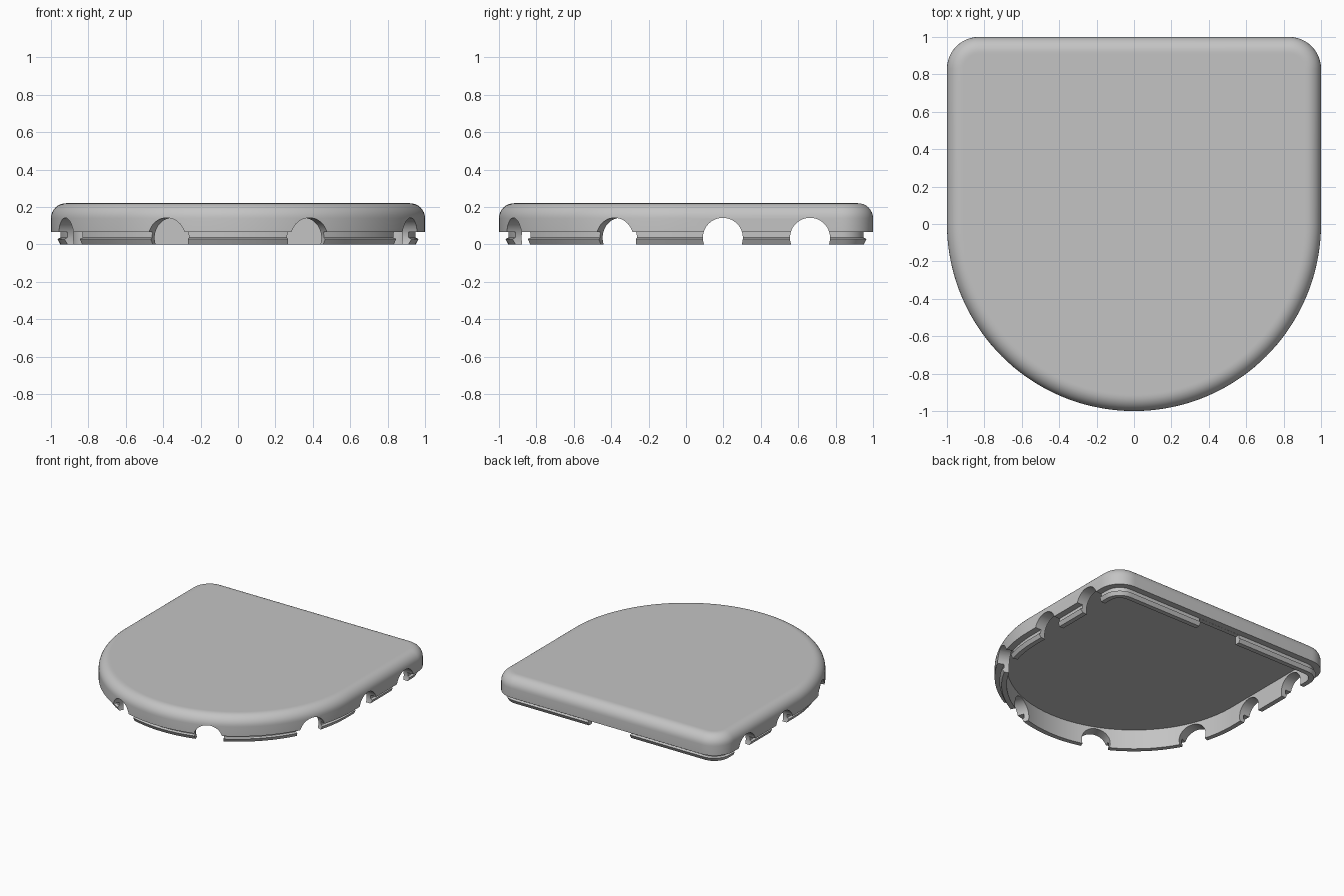
import bpy
import bmesh
from math import sin, cos, pi, radians
from mathutils import Matrix

if "Cube" in bpy.data.objects:
    bpy.data.objects.remove(bpy.data.objects["Cube"], do_unlink=True)

CORNER = 0.17      # back corner radius
FILLET = 0.08      # rounded top edge
TOP = 0.22
LEDGE = 0.065      # underside of the outer skirt
FLOOR = 0.155      # underside of the top plate
WALL = 0.087       # inset of the inner wall


def arc(cx, cy, r, start, end, steps):
    angles = [radians(start + (end - start) * i / steps) for i in range(steps + 1)]
    return [(cx + r * cos(a), cy + r * sin(a)) for a in angles]


def outline(inset):
    """D-shaped outline: round front, straight sides, rounded back corners."""
    c, r = 1 - CORNER, CORNER - inset
    return (arc(0, 0, 1 - inset, 180, 360, 72)
            + arc(c, c, r, 0, 90, 12)
            + arc(-c, c, r, 90, 180, 12))


def add_object(name, bm):
    bmesh.ops.recalc_face_normals(bm, faces=bm.faces)
    mesh = bpy.data.meshes.new(name)
    bm.to_mesh(mesh)
    bm.free()
    obj = bpy.data.objects.new(name, mesh)
    bpy.context.collection.objects.link(obj)
    return obj


# Wall section as (inset, height), from the top plate round to the inner floor
section = [(FILLET + 0.01, TOP)]
for i in range(9):
    a = pi / 2 * i / 8
    section.append((FILLET * (1 - sin(a)), TOP - FILLET * (1 - cos(a))))
section += [(0, LEDGE), (0.05, LEDGE), (0.05, 0.036), (0.034, 0.029),
            (0.05, 0), (WALL, 0), (WALL, FLOOR)]

# Lid body: the outline swept through the section
bm = bmesh.new()
rings = [[bm.verts.new((x, y, z)) for x, y in outline(inset)] for inset, z in section]
for upper, lower in zip(rings, rings[1:]):
    n = len(upper)
    for i in range(n):
        j = (i + 1) % n
        bm.faces.new((upper[i], lower[i], lower[j], upper[j]))
bm.faces.new(rings[0])
bm.faces.new(rings[-1])
lid = add_object("lid", bm)


def cut(cutter):
    mod = lid.modifiers.new("cut", 'BOOLEAN')
    mod.operation = 'DIFFERENCE'
    mod.solver = 'EXACT'
    mod.object = cutter
    cutter.hide_render = True
    bpy.context.view_layer.objects.active = lid
    bpy.ops.object.modifier_apply(modifier=mod.name)
    bpy.data.objects.remove(cutter, do_unlink=True)


def notch(x, y, heading):
    """Round cable notch through the wall, pointing along the heading."""
    bm = bmesh.new()
    bmesh.ops.create_cone(bm, cap_ends=True, segments=48, radius1=0.107,
                          radius2=0.107, depth=0.36)
    place = (Matrix.Translation((x, y, 0.035)) @ Matrix.Rotation(heading, 4, 'Z')
             @ Matrix.Rotation(pi / 2, 4, 'Y'))
    bmesh.ops.transform(bm, matrix=place, verts=bm.verts)
    cut(add_object("notch_cutter", bm))


# Notches around the round front and along both straight sides
for degrees in (202.5, 247.5, 292.5, 337.5):
    a = radians(degrees)
    notch(0.96 * cos(a), 0.96 * sin(a), a)
for side in (-1, 1):
    for y in (0.197, 0.663):
        notch(side * 0.96, y, 0)

# Gap in the back lip
bm = bmesh.new()
bmesh.ops.create_cube(bm, size=1)
bmesh.ops.scale(bm, vec=(0.37, 0.3, 0.2), verts=bm.verts)
bmesh.ops.translate(bm, vec=(0, 0.95, LEDGE - 0.101), verts=bm.verts)
cut(add_object("gap_cutter", bm))

# Single grey plastic
grey = bpy.data.materials.new("grey_plastic")
grey.use_nodes = True
colour = (0.55, 0.55, 0.55, 1)
grey.diffuse_color = colour
grey.node_tree.nodes["Principled BSDF"].inputs["Base Color"].default_value = colour
lid.data.materials.clear()
lid.data.materials.append(grey)

bpy.ops.object.select_all(action='DESELECT')
lid.select_set(True)
bpy.context.view_layer.objects.active = lid
bpy.ops.object.shade_smooth_by_angle(angle=radians(30))
